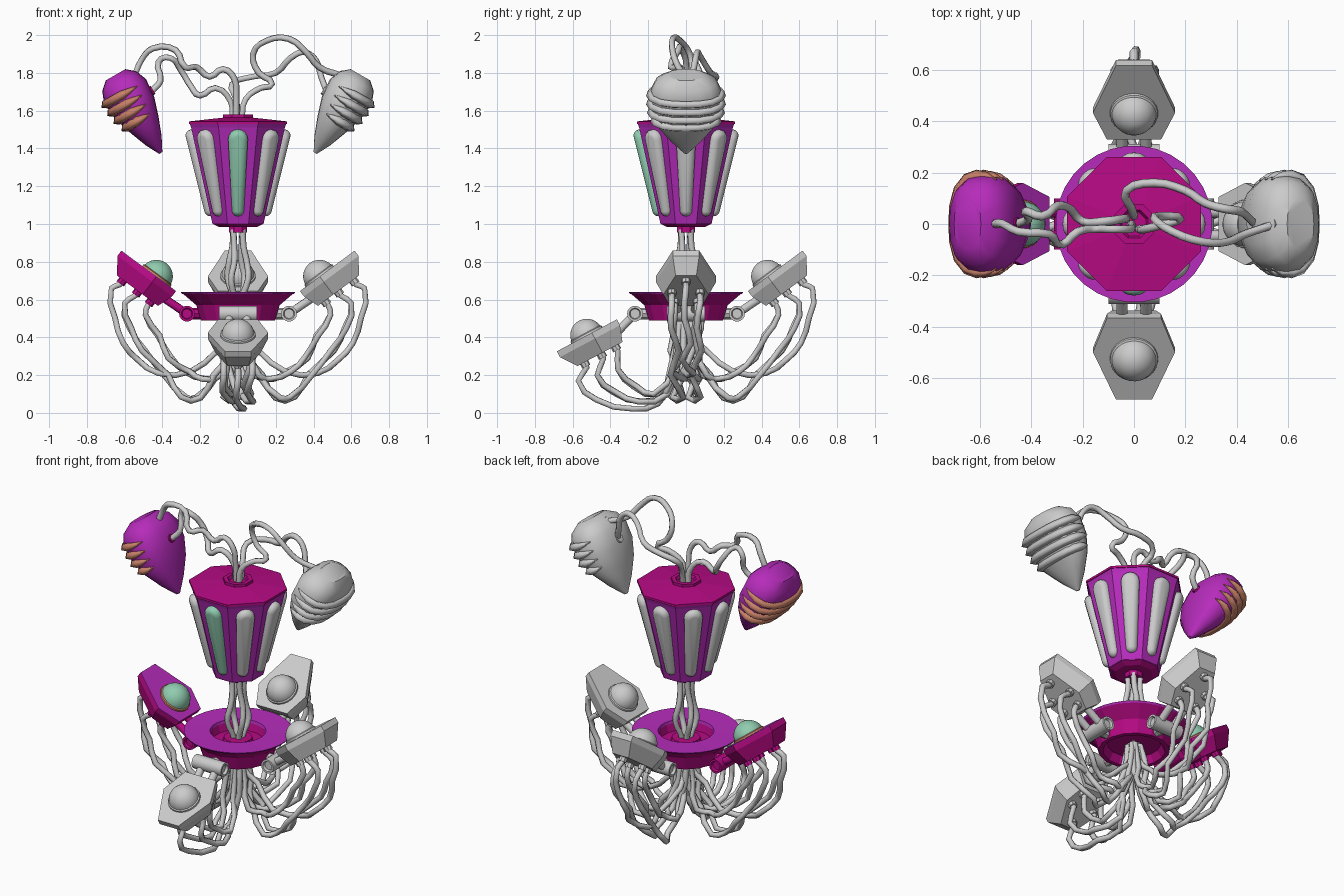
import bpy, bmesh
from math import sin, cos, pi, radians
from mathutils import Vector as V

if "Cube" in bpy.data.objects:
    bpy.data.objects.remove(bpy.data.objects["Cube"])


def material(name, col):
    m = bpy.data.materials.new(name)
    m.diffuse_color = (*col, 1)
    m.use_nodes = True
    m.node_tree.nodes["Principled BSDF"].inputs["Base Color"].default_value = m.diffuse_color
    return m


MAGENTA = material("magenta", (0.47, 0.003, 0.23))
PURPLE = material("purple", (0.47, 0.025, 0.50))
GREEN = material("green", (0.28, 0.60, 0.43))
ORANGE = material("orange", (0.58, 0.22, 0.14))


def loft(name, rings, mat=None, smooth=None, cap=True):
    """Skin a stack of equal-length point rings and cap both ends."""
    bm = bmesh.new()
    loops = [[bm.verts.new(p) for p in r] for r in rings]
    n = len(loops[0])
    for a, b in zip(loops, loops[1:]):
        for i in range(n):
            bm.faces.new((a[i], a[(i + 1) % n], b[(i + 1) % n], b[i]))
    if cap:
        bm.faces.new(loops[0])
        bm.faces.new(loops[-1])
    bmesh.ops.recalc_face_normals(bm, faces=bm.faces)
    me = bpy.data.meshes.new(name)
    bm.to_mesh(me)
    bm.free()
    if smooth:
        for p in me.polygons:
            p.use_smooth = True
        me.set_sharp_from_angle(angle=radians(smooth))
    ob = bpy.data.objects.new(name, me)
    bpy.context.collection.objects.link(ob)
    if mat:
        me.materials.append(mat)
    return ob


def lathe(name, profile, n, mat=None, smooth=None, cap=True):
    """Revolve (radius, z) points; a half-step turn puts a flat at the front."""
    return loft(name, [[V((r * cos((i + .5) * 2 * pi / n), r * sin((i + .5) * 2 * pi / n), z))
                        for i in range(n)] for r, z in profile], mat, smooth, cap)


def axial(name, p, d, stations, n=12, mat=None, smooth=40):
    """Round solid along direction d from p; stations are (distance, radius)."""
    d = d.normalized()
    a = d.orthogonal().normalized()
    b = d.cross(a)
    return loft(name, [[p + d * s + (a * cos(2 * pi * i / n) + b * sin(2 * pi * i / n)) * r
                        for i in range(n)] for s, r in stations], mat, smooth)


def rod(name, p, q, r, mat=None, n=12):
    return axial(name, p, q - p, [(0, r), ((q - p).length, r)], n, mat)


def cable(name, pts, r=0.017, mat=None, radii=None, sides=1, res=3):
    cu = bpy.data.curves.new(name, 'CURVE')
    cu.dimensions = '3D'
    cu.bevel_depth, cu.bevel_resolution = r, sides
    cu.resolution_u, cu.use_fill_caps = res, True
    sp = cu.splines.new('BEZIER')
    sp.bezier_points.add(len(pts) - 1)
    for i, (bp, p) in enumerate(zip(sp.bezier_points, pts)):
        bp.co = p
        bp.handle_left_type = bp.handle_right_type = 'AUTO'
        bp.radius = radii[i] if radii else 1
    ob = bpy.data.objects.new(name, cu)
    bpy.context.collection.objects.link(ob)
    if mat:
        cu.materials.append(mat)
    return ob


# Lantern body: octagonal, tapering downward (radii are apothems / cos 22.5)
K = 1 / cos(pi / 8)
lathe("lantern_body", [(0.135 * K, 1.0), (0.248 * K, 1.51), (0.257 * K, 1.535)], 8, PURPLE)
lathe("lantern_top", [(0.26 * K, 1.53), (0.26 * K, 1.543), (0.085, 1.563)], 8, MAGENTA)
lathe("lantern_collar", [(0.085, 1.55), (0.085, 1.58), (0.06, 1.58), (0.05, 1.562)], 8, MAGENTA)
lathe("lantern_base", [(0.052, 0.955), (0.052, 0.985), (0.11, 0.985), (0.137 * K, 1.003)], 8, MAGENTA)

# Lantern windows: tapered, bulging capsules on the eight faces
for k in range(8):
    th = -pi / 2 + k * pi / 4
    out, side = V((cos(th), sin(th), 0)), V((-sin(th), cos(th), 0))
    lo, hi = out * 0.142 + V((0, 0, 1.075)), out * 0.236 + V((0, 0, 1.45))
    up = (hi - lo).normalized()
    nrm = side.cross(up)
    rings = []
    for inset, depth in ((0, -0.01), (0, 0.014), (0.007, 0.026), (0.018, 0.034), (0.028, 0.037)):
        ring = []
        for c, r, a0 in ((hi, 0.052, 0), (lo, 0.032, pi)):
            for i in range(9):
                a = a0 + pi * i / 8
                ring.append(c + (side * cos(a) + up * sin(a)) * (r - inset) + nrm * depth)
        rings.append(ring)
    loft("lantern_window", rings, GREEN if k == 0 else None, 40)

# Dish with sunken centre
lathe("dish", [(0.08, 0.535), (0.15, 0.535), (0.175, 0.49), (0.2, 0.49), (0.225, 0.57), (0.302, 0.635),
               (0.16, 0.632), (0.145, 0.575), (0.085, 0.575), (0.08, 0.6), (0.06, 0.6)], 16, MAGENTA)
lathe("dish_rim", [(0.298, 0.63), (0.305, 0.64), (0.157, 0.637), (0.153, 0.62)], 32, PURPLE, cap=False)

# Neck strands between dish and lantern
for k in range(4):
    a = pi / 4 + k * pi / 2
    cable("neck_strand", [V((r * cos(a + t), r * sin(a + t), z)) for r, t, z in
          ((.02, 0, .5), (.025, 0, .6), (.065, .2, .71), (.05, .4, .8), (.035, .2, .88), (.035, 0, .97))])

# Hanging cable paths as (radius, z), for raised and lowered pods, outer to inner
RAISED = [[(.67, .66), (.655, .5), (.6, .37), (.54, .28), (.41, .21), (.26, .22), (.1, .33), (.03, .42), (.03, .52)],
          [(.6, .58), (.57, .45), (.5, .33), (.38, .2), (.29, .085), (.21, .08), (.12, .2), (.04, .32), (.03, .52)],
          [(.49, .52), (.42, .41), (.36, .29), (.27, .22), (.18, .18), (.1, .2), (.06, .35), (.03, .52)]]
LOWERED = [[(.57, .17), (.48, .07), (.27, .022), (.16, .05), (.08, .15), (.03, .33), (.02, .52)],
           [(.47, .2), (.38, .11), (.24, .06), (.11, .1), (.05, .28), (.03, .52)],
           [(.36, .23), (.27, .14), (.16, .1), (.07, .25), (.03, .52)]]

# Four hinged pods around the dish
for side, phi, inner, tilt, paths, wide, lens in (
        ("left", pi, (.328, .645), 36.5, RAISED, .13, .13),
        ("right", 0, (.328, .645), 36.5, RAISED, .13, .13),
        ("back", pi / 2, (.328, .645), 36.5, RAISED, .13, .13),
        ("front", -pi / 2, (.366, .495), -28, LOWERED, .15, .18)):
    face = [(0, -.105), (0, .105), (wide, .16), (.36, .07), (.36, -.07), (wide, -.16)]
    base = [(.03, -.085), (.03, .085), (wide, .12), (.30, .055), (.30, -.055), (wide, -.12)]
    R, T = V((cos(phi), sin(phi), 0)), V((-sin(phi), cos(phi), 0))

    def at(r, t, z):
        return R * r + T * t + V((0, 0, z))

    c, s = cos(radians(tilt)), sin(radians(tilt))

    def pod(u, w, d):
        return at(inner[0] + u * c - d * s, w, inner[1] + u * s + d * c)

    colored = side == "left"
    mag, pur = (MAGENTA, PURPLE) if colored else (None, None)
    axial(side + "_hinge", at(.27, -.1, .525), T,
          [(.015, .025), (0, .03), (0, .042), (.2, .042), (.2, .03), (.185, .025)], 16, mag)
    rod(side + "_bracket", at(.17, 0, .525), at(.26, 0, .525), .03, mag, 8)
    for t in (-.047, .047):
        rod(side + "_arm", at(.27, t, .525), pod(.06, t, -.07), .022, mag)
    loft(side + "_pod", [[pod(u, w, -.12) for u, w in base],
                         [pod(u, w, -.035) for u, w in face],
                         [pod(u, w, -.004) for u, w in face]], mag)
    loft(side + "_pod_face", [[pod(u, w, -.004) for u, w in face],
                              [pod(u, w, 0) for u, w in face]], pur)
    up = pod(0, 0, 1) - pod(0, 0, 0)
    axial(side + "_lens_ring", pod(lens, 0, -.01), up, [(0, .095), (.02, .093), (.025, .086)], 24,
          ORANGE if colored else None)
    axial(side + "_lens", pod(lens, 0, 0), up,
          [(.088 * sin(a * pi / 16), .088 * cos(a * pi / 16)) for a in range(8)] + [(.088, .002)],
          24, GREEN if colored else None, 60)
    # Cables hanging from the pod underside: one outer, two middle, two inner
    for path, u, w in zip(paths, (.26, .16, .075), (0, .075, .06)):
        for sg in (-1, 1) if w else (1,):
            rod(side + "_socket", pod(u, w * sg, -.11), pod(u, w * sg, -.145), .024, mag, 8)
            n = len(path)
            pts = [pod(u, w * sg, -.12), pod(u, w * sg, -.15)]
            for i, (r, z) in enumerate(path):
                f = i / (n - 1)
                wob = .03 * (-1) ** i * sin(pi * f)
                pts.append(at(r + wob * sg * .4, sg * (w + (.02 - w) * f) + wob, z))
            cable(side + "_pod_cable", pts, res=2)

# Two teardrop heads: (distance along axis, half width, half thickness)
SECT = [(0, .095, .06), (.04, .16, .105), (.1, .187, .128), (.2, .187, .12),
        (.3, .155, .088), (.4, .08, .05), (.478, .01, .01)]


def section(d):
    for (a, b, t), (a2, b2, t2) in zip(SECT, SECT[1:]):
        if d <= a2:
            f = (d - a) / (a2 - a)
            return b + (b2 - b) * f, t + (t2 - t) * f


for side, m in (("left", -1), ("right", 1)):
    colored = side == "left"
    top = V((m * .648, 0, 1.79))
    ax, out = V((-m * .5, 0, -.866)), V((m * .866, 0, -.5))

    def oval(d, a, g=1.0):
        b, t = section(d)
        x, y = cos(a), sin(a)
        q = (abs(x) ** 2.6 + abs(y) ** 2.6) ** (-1 / 2.6)
        return top + ax * d + out * (x * q * t * g) + V((0, y * q * b * g, 0))

    loft(side + "_head", [[oval(d, 2 * pi * i / 16) for i in range(16)] for d, _, _ in SECT],
         PURPLE if colored else None, 35)
    # Ridges wrapped round the outer side of the head
    for d in (.11, .163, .216, .27):
        angs = [radians(a) for a in range(-120, 121, 20)]
        cable(side + "_head_ridge", [oval(d, a, 1.01) for a in angs], .024,
              ORANGE if colored else None, [.1, .6] + [1] * 9 + [.6, .1], 0, 1)
    for p, q in (((.575, 1.765), (.535, 1.795)), ((.50, 1.68), (.45, 1.71))):
        rod(side + "_head_socket", V((m * p[0], 0, p[1])), V((m * q[0], 0, q[1])), .025,
            MAGENTA if colored else None, 8)

# Tangled cables from lantern top to the heads
cable("left_upper_cable", [V(p) for p in (
    (-.01, 0, 1.55), (-.01, -.01, 1.68), (-.02, -.02, 1.77), (-.08, -.02, 1.82), (-.15, -.02, 1.78),
    (-.22, -.03, 1.83), (-.28, -.08, 1.83), (-.33, -.04, 1.92), (-.45, -.03, 1.93), (-.51, 0, 1.87), (-.55, 0, 1.78))])
cable("left_lower_cable", [V(p) for p in (
    (-.03, .02, 1.55), (-.04, .02, 1.65), (-.12, .01, 1.72), (-.2, .01, 1.68), (-.25, .06, 1.73),
    (-.3, .07, 1.81), (-.36, .03, 1.88), (-.42, .05, 1.86), (-.41, .02, 1.76), (-.46, 0, 1.70))])
cable("right_upper_cable", [V(p) for p in (
    (.02, -.02, 1.55), (.04, -.02, 1.66), (.12, .0, 1.72), (.18, .02, 1.74), (.11, .03, 1.8), (.08, .02, 1.9),
    (.15, -.03, 1.97), (.27, -.07, 1.98), (.36, -.07, 1.91), (.43, -.04, 1.83), (.55, 0, 1.785))])
cable("right_lower_cable", [V(p) for p in (
    (0, .03, 1.55), (-.01, .06, 1.66), (-.03, .13, 1.74), (.08, .16, 1.78), (.2, .13, 1.8), (.28, .08, 1.88),
    (.35, .06, 1.91), (.41, .05, 1.87), (.44, .03, 1.78), (.47, 0, 1.70))])
